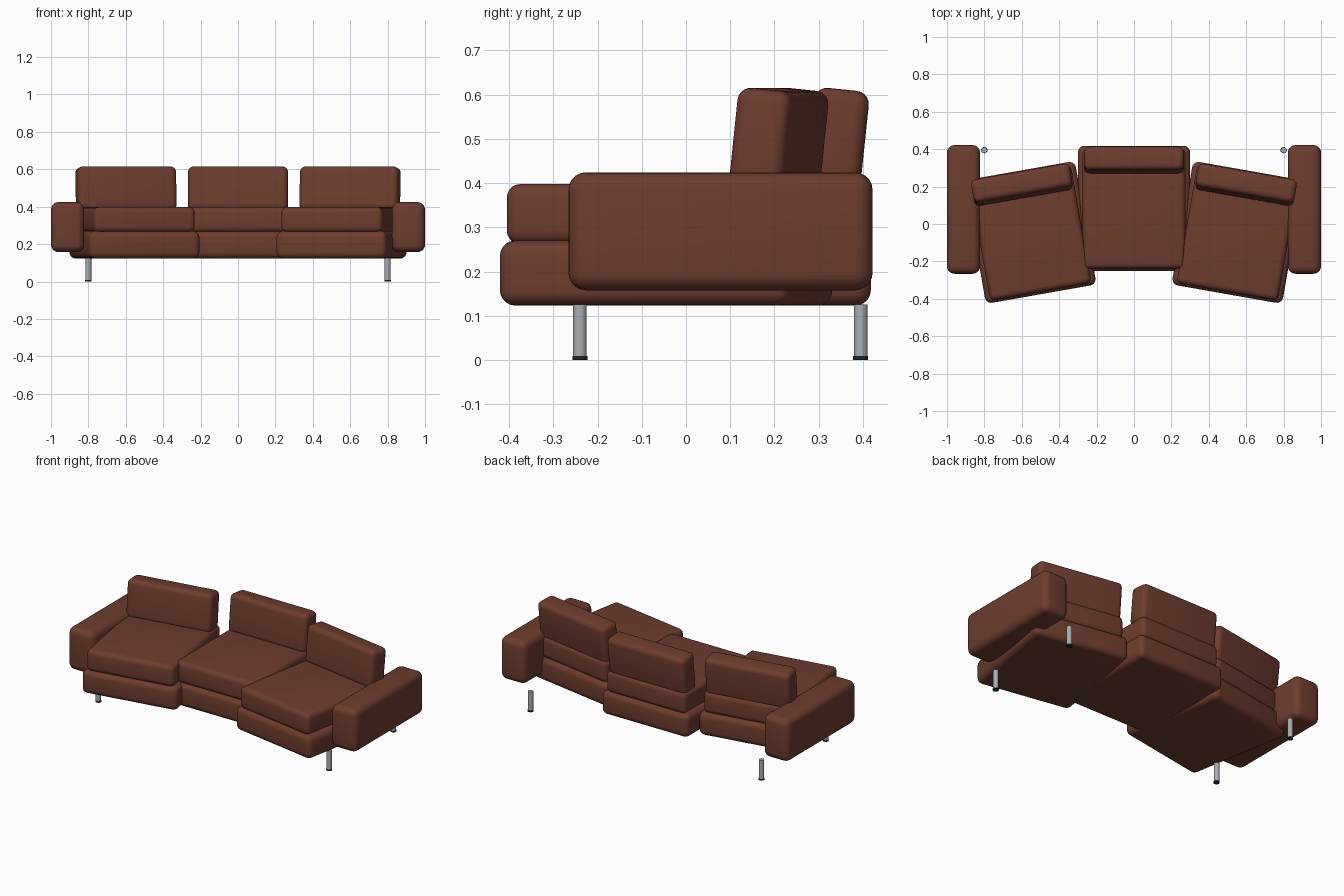
import bpy, bmesh, math
from mathutils import Matrix, Vector

if "Cube" in bpy.data.objects:
    bpy.data.objects.remove(bpy.data.objects["Cube"])


def material(name, rgb):
    m = bpy.data.materials.new(name)
    m.diffuse_color = (*rgb, 1)
    m.use_nodes = True
    m.node_tree.nodes["Principled BSDF"].inputs["Base Color"].default_value = m.diffuse_color
    return m


LEATHER = material("brown leather", (0.155, 0.046, 0.028))
STEEL = material("brushed steel", (0.40, 0.43, 0.46))
RUBBER = material("dark rubber", (0.015, 0.02, 0.025))


def finish(name, bm, mat, matrix):
    me = bpy.data.meshes.new(name)
    bm.to_mesh(me)
    bm.free()
    me.materials.append(mat)
    ob = bpy.data.objects.new(name, me)
    ob.matrix_world = matrix
    bpy.context.collection.objects.link(ob)
    bpy.context.view_layer.objects.active = ob
    for o in bpy.context.selected_objects:
        o.select_set(False)
    ob.select_set(True)
    bpy.ops.object.shade_smooth_by_angle(angle=math.radians(40))
    return ob


def cushion(name, size, matrix, radius):
    """Box with softly rounded edges."""
    bm = bmesh.new()
    bmesh.ops.create_cube(bm, size=1)
    bmesh.ops.scale(bm, vec=Vector(size), verts=bm.verts)
    bmesh.ops.bevel(bm, geom=bm.edges[:], offset=radius, segments=5,
                    profile=0.5, affect='EDGES', clamp_overlap=True)
    return finish(name, bm, LEATHER, matrix)


def cylinder(name, radius, z0, z1, x, y, mat):
    bm = bmesh.new()
    bmesh.ops.create_cone(bm, cap_ends=True, segments=24, radius1=radius,
                          radius2=radius, depth=z1 - z0)
    return finish(name, bm, mat, Matrix.Translation((x, y, (z0 + z1) / 2)))


# three seat modules: the outer two are turned inward
modules = [("left", -0.554, -0.045, 10), ("centre", 0, 0.083, 0), ("right", 0.554, -0.045, -10)]
for side, x, y, turn in modules:
    frame = Matrix.Translation((x, y, 0)) @ Matrix.Rotation(math.radians(turn), 4, 'Z')
    cushion(side + "_base", (0.60, 0.67, 0.147), frame @ Matrix.Translation((0, 0, 0.1965)), 0.035)
    cushion(side + "_seat", (0.55, 0.645, 0.135), frame @ Matrix.Translation((0, 0, 0.330)), 0.03)
    # leaning back cushion
    lean = Matrix.Translation((0, 0.259, 0.495)) @ Matrix.Rotation(math.radians(-6), 4, 'X')
    cushion(side + "_back", (0.535, 0.125, 0.235), frame @ lean, 0.03)

# arms, legs and leg pads on both sides
for side, s in (("left", -1), ("right", 1)):
    cushion(side + "_arm", (0.177, 0.688, 0.267),
            Matrix.Translation((s * 0.9115, 0.078, 0.291)), 0.04)
    for place, y in (("front", -0.24), ("back", 0.395)):
        cylinder(f"{side}_{place}_leg", 0.0155, 0.009, 0.125, s * 0.8, y, STEEL)
        cylinder(f"{side}_{place}_leg_pad", 0.017, 0, 0.009, s * 0.8, y, RUBBER)
